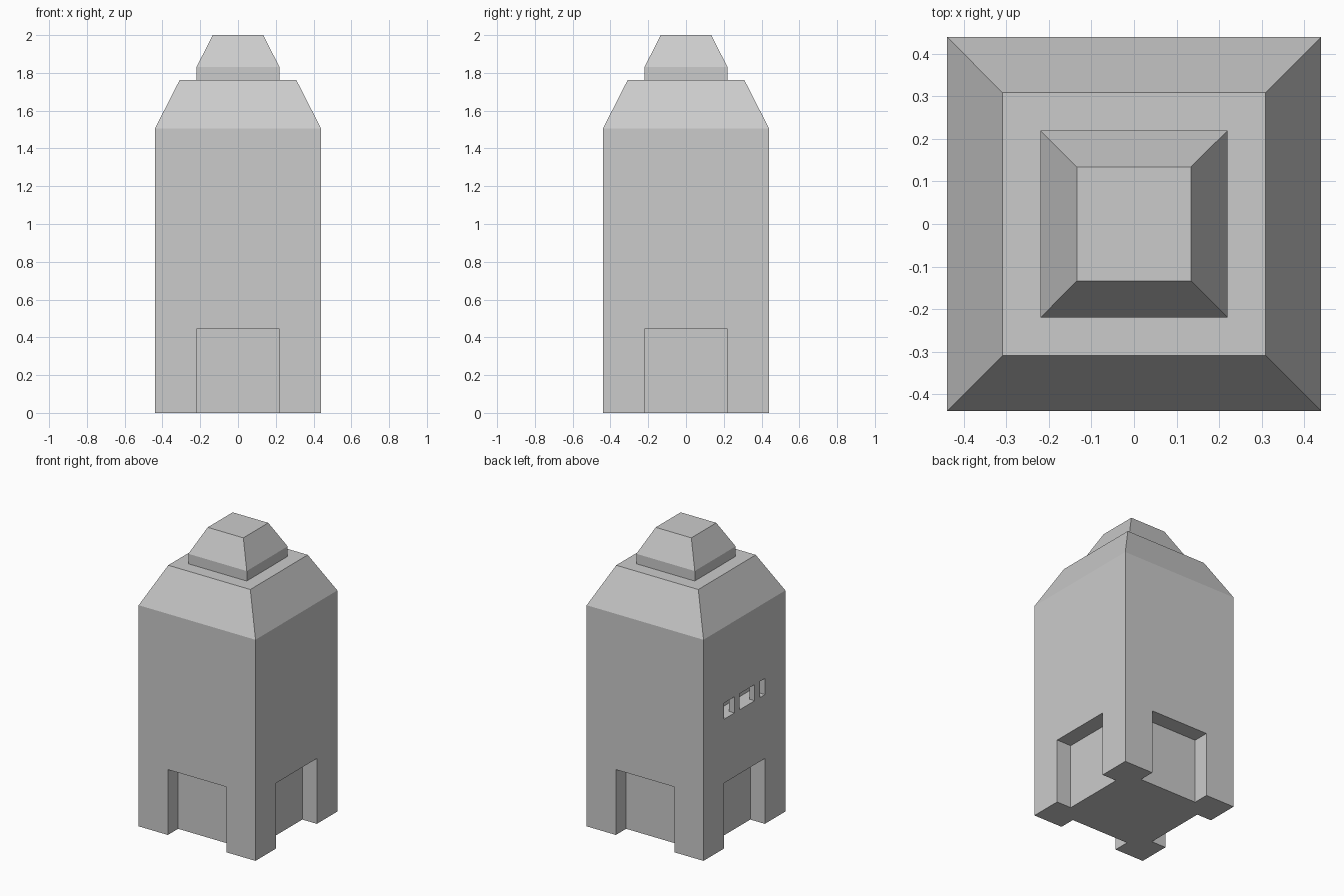
import bpy, bmesh
from math import pi
from mathutils import Matrix

if "Cube" in bpy.data.objects:
    bpy.data.objects.remove(bpy.data.objects["Cube"])


def loft(name, rings):
    """Stack of square rings (half width, z), capped at both ends."""
    bm = bmesh.new()
    loops = [[bm.verts.new((sx * h, sy * h, z))
              for sx, sy in ((-1, -1), (1, -1), (1, 1), (-1, 1))] for h, z in rings]
    for lo, hi in zip(loops, loops[1:]):
        for i in range(4):
            j = (i + 1) % 4
            bm.faces.new((lo[i], lo[j], hi[j], hi[i]))
    bm.faces.new(loops[0][::-1])
    bm.faces.new(loops[-1])
    return finish(name, bm)


def finish(name, bm):
    bmesh.ops.recalc_face_normals(bm, faces=bm.faces)
    mesh = bpy.data.meshes.new(name)
    bm.to_mesh(mesh)
    bm.free()
    ob = bpy.data.objects.new(name, mesh)
    bpy.context.collection.objects.link(ob)
    return ob


def box(name, x, y, z, turn=0):
    bm = bmesh.new()
    size = [b - a for a, b in (x, y, z)]
    mid = [(a + b) / 2 for a, b in (x, y, z)]
    bmesh.ops.create_cube(bm, size=1, matrix=Matrix.Rotation(turn, 4, 'Z')
                          @ Matrix.Translation(mid) @ Matrix.Diagonal((*size, 1)))
    return finish(name, bm)


def cut(target, cutter):
    mod = target.modifiers.new(cutter.name, 'BOOLEAN')
    mod.operation = 'DIFFERENCE'
    mod.solver = 'EXACT'
    mod.object = cutter
    cutter.hide_render = True
    cutter.hide_set(True)


W = 0.44

# Tower body with sloped shoulders, and the stepped cap on top
body = loft("tower_body", [(W, 0), (W, 1.505), (0.309, 1.762)])
loft("roof_cap", [(0.22, 1.762), (0.22, 1.83), (0.134, 2.0)])

# Doorway recess in each of the four sides
for i in range(4):
    cut(body, box(f"doorway_cutter_{i}", (-0.22, 0.22), (-W - 0.1, -W + 0.11),
                  (-0.1, 0.445), i * pi / 2))

# Window slot in the left side, divided by two thin bars
cut(body, box("window_cutter", (-W - 0.1, -W + 0.11), (-0.22, 0.22), (0.88, 0.99)))
for i, y in enumerate((0.052, -0.165)):
    box(f"window_bar_{i}", (-W, -W + 0.04), (y, y + 0.055), (0.88, 0.99))
